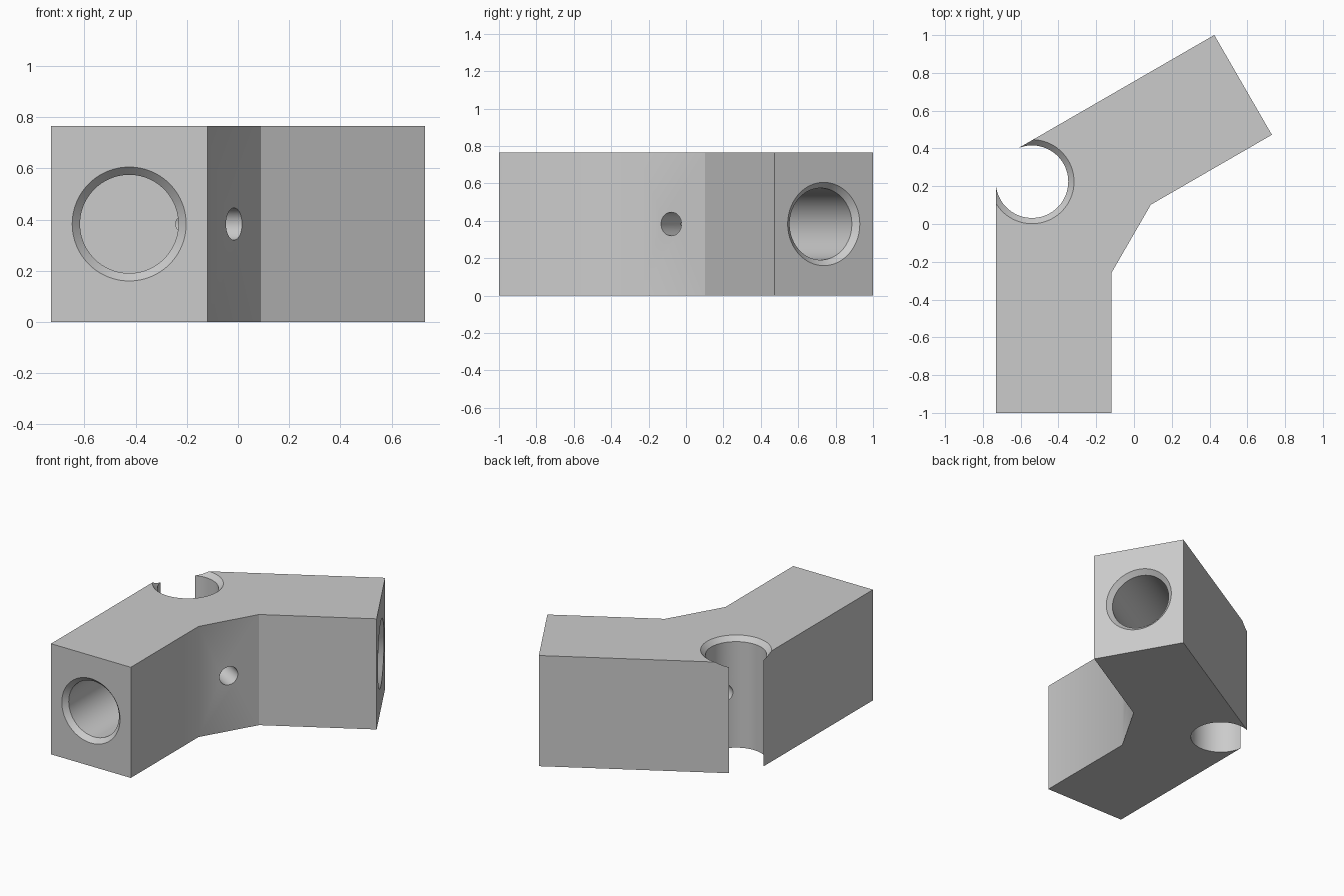
import bpy, bmesh, math
from mathutils import Vector, Matrix

cube = bpy.data.objects.get("Cube")
if cube:
    bpy.data.objects.remove(cube, do_unlink=True)

HEIGHT = 0.765
MID = HEIGHT / 2
BORE = 0.192            # main hole radius
RIM = 0.035             # countersink size
corner = Vector((-0.54, 0.224, 0))          # centre of the upright hole
fold = Vector((math.cos(math.pi / 6), -0.5, 0))   # direction of the mirror line


def mirrored(v):
    """Reflect a direction across the fold line."""
    return 2 * v.dot(fold) * fold - v


def mirrored_point(p):
    return corner + mirrored(p - corner)


def make_object(name, bm):
    bmesh.ops.recalc_face_normals(bm, faces=bm.faces)
    mesh = bpy.data.meshes.new(name)
    bm.to_mesh(mesh)
    bm.free()
    obj = bpy.data.objects.new(name, mesh)
    bpy.context.collection.objects.link(obj)
    return obj


def revolved_cutter(name, start, direction, stations, sides=96):
    """Solid of revolution from (distance, radius) stations along an axis."""
    bm = bmesh.new()
    turn = direction.to_track_quat('Z', 'Y').to_matrix().to_4x4()
    place = Matrix.Translation(start) @ turn
    rings = []
    for dist, radius in stations:
        angles = [2 * math.pi * i / sides for i in range(sides)]
        rings.append([bm.verts.new(place @ Vector((radius * math.cos(a), radius * math.sin(a), dist)))
                      for a in angles])
    for low, high in zip(rings, rings[1:]):
        for i in range(sides):
            j = (i + 1) % sides
            bm.faces.new((low[i], low[j], high[j], high[i]))
    bm.faces.new(rings[0])
    bm.faces.new(rings[-1])
    return make_object(name, bm)


def countersunk(depth, radius=BORE):
    return [(-RIM, radius + 2 * RIM - 0.006), (RIM - 0.003, radius), (depth, radius)]


# Angled body: half outline, reflected across the fold, extruded upward
half = [Vector(p) for p in ((-0.73, 0.224, 0), (-0.73, -1, 0), (-0.12, -1, 0), (-0.12, -0.26, 0))]
outline = half + [mirrored_point(p) for p in reversed(half)]
bm = bmesh.new()
base = bm.faces.new([bm.verts.new(p) for p in outline])
top = bmesh.ops.extrude_face_region(bm, geom=[base])["geom"]
bmesh.ops.translate(bm, vec=(0, 0, HEIGHT), verts=[g for g in top if isinstance(g, bmesh.types.BMVert)])
body = make_object("angle_bracket", bm)

# Sockets in both arm ends, upright corner hole, small cross hole
socket = Vector((-0.425, -1, MID))
along = Vector((0, 1, 0))
inner_face = (half[3] + mirrored_point(half[3])) / 2 + Vector((0, 0, MID))
cutters = [
    revolved_cutter("front_socket_cutter", socket, along, countersunk(0.98)),
    revolved_cutter("rear_socket_cutter", mirrored_point(socket) + Vector((0, 0, 2 * MID)),
                    mirrored(along), countersunk(0.98)),
    revolved_cutter("corner_hole_cutter", corner + Vector((0, 0, HEIGHT)), Vector((0, 0, -1)),
                    countersunk(HEIGHT + 0.1)),
    revolved_cutter("cross_hole_cutter", inner_face, -fold, [(-0.1, 0.063), (0.5, 0.063)], 48),
]

bpy.context.view_layer.objects.active = body
body.select_set(True)
for cutter in cutters:
    cut = body.modifiers.new(cutter.name, 'BOOLEAN')
    cut.operation = 'DIFFERENCE'
    cut.solver = 'EXACT'
    cut.object = cutter
    bpy.ops.object.modifier_apply(modifier=cut.name)
    bpy.data.objects.remove(cutter, do_unlink=True)

# Plain grey finish
grey = bpy.data.materials.new("light_grey")
grey.use_nodes = True
color = (0.6, 0.6, 0.6, 1)
grey.diffuse_color = color
grey.node_tree.nodes["Principled BSDF"].inputs["Base Color"].default_value = color
body.data.materials.clear()
body.data.materials.append(grey)
bpy.ops.object.shade_smooth_by_angle(angle=math.radians(30))
